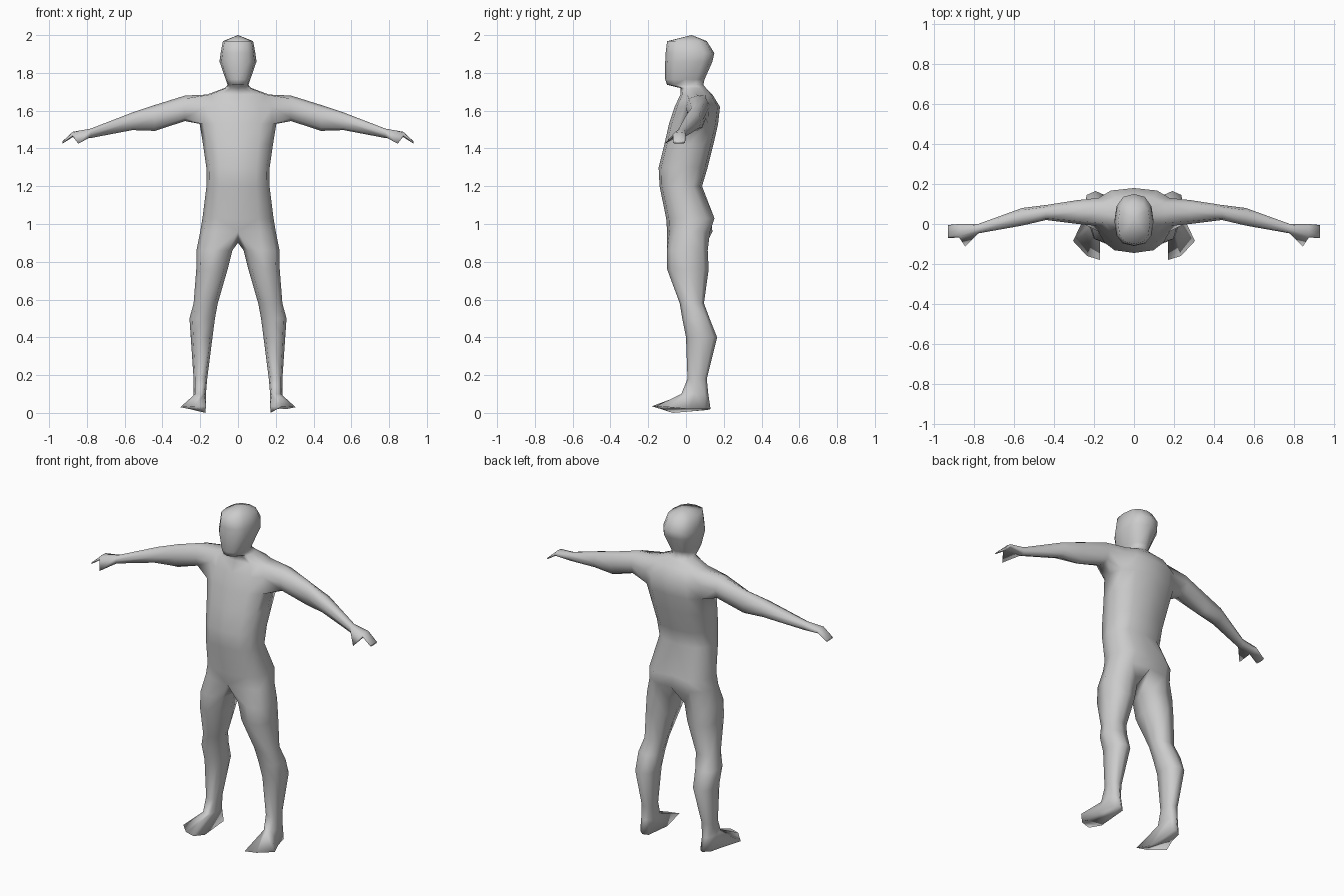
import bpy, bmesh
from math import cos, sin, radians, copysign

if "Cube" in bpy.data.objects:
    bpy.data.objects.remove(bpy.data.objects["Cube"])

bm = bmesh.new()


def power(v, p=0.78):
    return copysign(abs(v) ** p, v)


def point(a, lo_u, hi_u, lo_v, hi_v):
    """Point of a rounded box outline at angle a (degrees)."""
    u = (lo_u + hi_u) / 2 + (hi_u - lo_u) / 2 * power(cos(radians(a)))
    v = (lo_v + hi_v) / 2 + (hi_v - lo_v) / 2 * power(sin(radians(a)))
    return u, v


def bridge(a, b, closed=True, skip=()):
    n = len(a)
    for i in range(n if closed else n - 1):
        j = (i + 1) % n
        if i not in skip:
            bm.faces.new((a[i], a[j], b[j], b[i]))


# Trunk, neck and head, right half: z, half width, front y, back y
trunk_rings = [
    (0.96, 0.20, -0.10, 0.14), (1.03, 0.188, -0.105, 0.165),
    (1.20, 0.167, -0.14, 0.085), (1.30, 0.168, -0.145, 0.115),
    (1.42, 0.185, -0.115, 0.145), (1.53, 0.203, -0.09, 0.17),
    (1.62, 0.20, -0.06, 0.18), (1.685, 0.165, -0.03, 0.14),
    (1.72, 0.07, -0.03, 0.105), (1.737, 0.055, -0.10, 0.092),
    (1.765, 0.065, -0.11, 0.098), (1.86, 0.098, -0.11, 0.14),
    (1.905, 0.092, -0.108, 0.15), (1.968, 0.08, -0.10, 0.11),
]
trunk = []
for z, w, front, back in trunk_rings:
    ring = []
    for k in range(7):
        x, y = point(-90 + 30 * k, -w, w, front, back)
        ring.append(bm.verts.new((0 if k in (0, 6) else x, y, z)))
    trunk.append(ring)
trunk[1][6].co.y -= 0.035                      # cleft between the buttocks
for i in range(len(trunk) - 1):
    bridge(trunk[i], trunk[i + 1], False, (2, 3) if i in (5, 6) else ())
crown = bm.verts.new((0, 0.03, 2.0))
for a, b in zip(trunk[-1], trunk[-1][1:]):
    bm.faces.new((a, b, crown))

# Arm, grown from the opening in the shoulder: x, front y, back y, bottom z, top z
arm_rings = [
    (0.28, 0.0, 0.12, 1.545, 1.68), (0.44, 0.02, 0.095, 1.493, 1.63),
    (0.56, -0.008, 0.08, 1.497, 1.59), (0.78, -0.047, 0.0, 1.455, 1.505),
    (0.875, -0.068, 0.0, 1.46, 1.488), (0.93, -0.07, -0.005, 1.425, 1.437),
]
low, mid, top = trunk[5:8]
last = [low[2], low[3], low[4], mid[4], top[4], top[3], top[2], mid[2]]
for n, (x, front, back, bottom, upper) in enumerate(arm_rings):
    ring = []
    for k in range(8):
        y, z = point(-135 + 45 * k, front, back, bottom, upper)
        ring.append(bm.verts.new((x, y, z)))
    bridge(last, ring, True, (6, 7) if n == 4 else ())
    if n == 4:
        # Thumb, drawn out of the front of the hand
        thumb = bm.verts.new((0.845, -0.112, 1.425))
        rim = [last[6], last[7], last[0], ring[0], ring[7], ring[6]]
        for k in range(6):
            bm.faces.new((rim[k], rim[(k + 1) % 6], thumb))
    last = ring
bm.faces.new(last)

# Leg, grown from the hip opening: z, inner x, outer x, front y, back y
leg_rings = [
    (0.86, 0.03, 0.22, -0.10, 0.115), (0.76, 0.055, 0.221, -0.10, 0.12),
    (0.58, 0.107, 0.235, -0.033, 0.095), (0.50, 0.122, 0.257, -0.02, 0.125),
    (0.40, 0.135, 0.25, 0.0, 0.165), (0.18, 0.163, 0.235, 0.008, 0.11),
    (0.10, 0.17, 0.235, -0.025, 0.118),
]
crotch = bm.verts.new((0, 0.02, 0.90))
last = trunk[0] + [crotch]
for z, inner, outer, front, back in leg_rings:
    ring = []
    for k in range(8):
        x, y = point(-135 + 45 * k, inner, outer, front, back)
        ring.append(bm.verts.new((x, y, z)))
    bridge(last, ring)
    last = ring

# Foot, splayed outwards, with a slanting sole
sole = [bm.verts.new(p) for p in (
    (0.17, -0.18, 0.035), (0.235, -0.16, 0.035), (0.305, -0.085, 0.03),
    (0.255, 0.02, 0.02), (0.235, 0.10, 0.02), (0.20, 0.13, 0.02),
    (0.172, 0.11, 0.015), (0.172, -0.07, 0.0))]
bridge(last, sole)
bm.faces.new(sole)

bmesh.ops.recalc_face_normals(bm, faces=bm.faces)
for f in bm.faces:
    f.smooth = True
mesh = bpy.data.meshes.new("body")
bm.to_mesh(mesh)
bm.free()

# Whole body: one skin mirrored across the middle
body = bpy.data.objects.new("body", mesh)
bpy.context.collection.objects.link(body)
mirror = body.modifiers.new("mirror", 'MIRROR')
mirror.use_axis = (True, False, False)
mirror.merge_threshold = 0.0005

grey = bpy.data.materials.new("plain grey")
grey.diffuse_color = (0.6, 0.6, 0.6, 1)
grey.use_nodes = True
grey.node_tree.nodes["Principled BSDF"].inputs["Base Color"].default_value = grey.diffuse_color
mesh.materials.append(grey)
